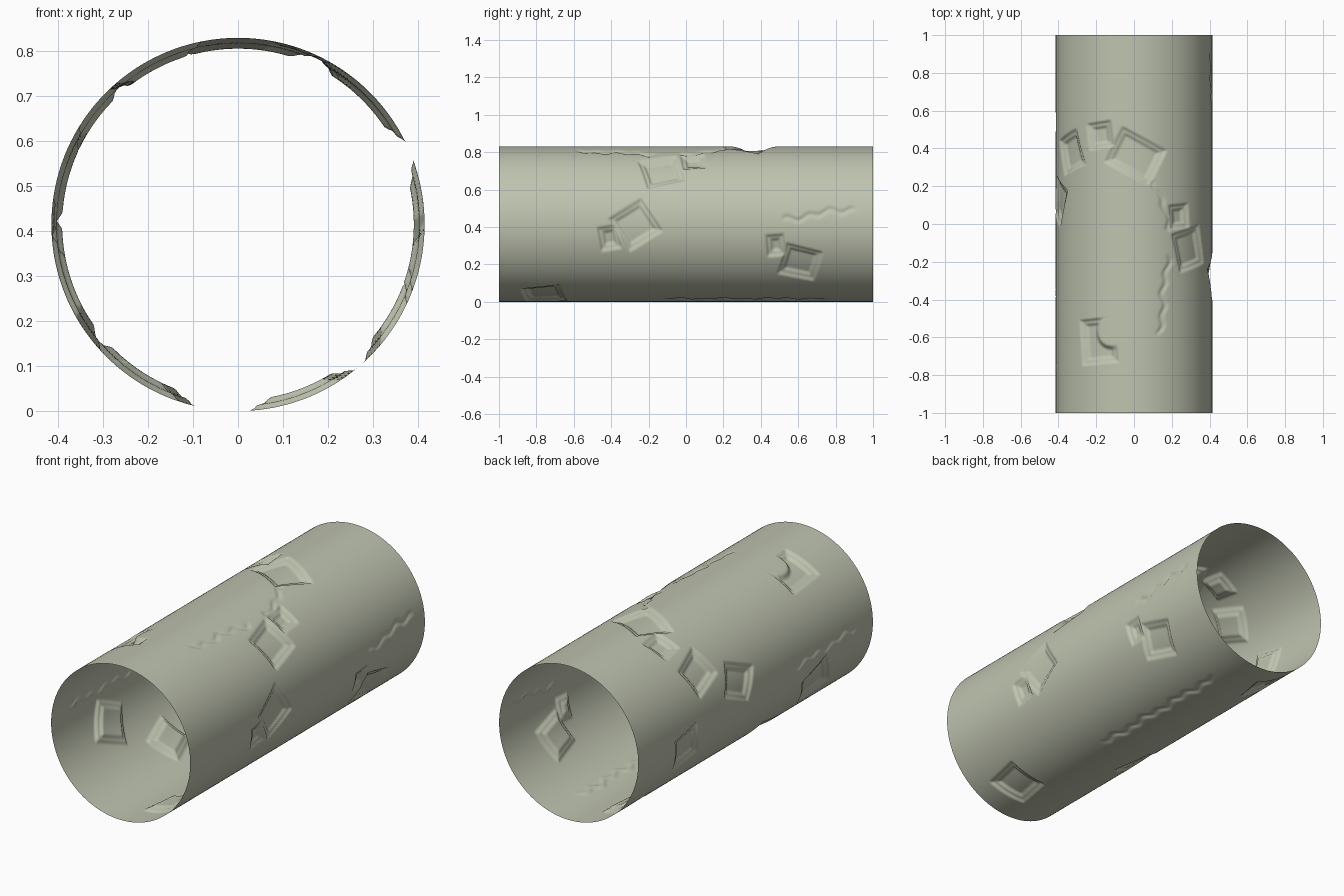
import bpy, bmesh, math

if "Cube" in bpy.data.objects:
    bpy.data.objects.remove(bpy.data.objects["Cube"], do_unlink=True)

R, LENGTH = 0.415, 2.0
AROUND, ALONG = 300, 340
DEPTH = 0.024

# Stepped dents: angle from the top towards +x, y, width, height, tilt in degrees
DENTS = [
    (0.02, 0.36, 0.28, 0.22, -28),
    (-0.45, 0.47, 0.15, 0.15, 8),
    (0.80, -0.13, 0.21, 0.22, 15),
    (0.62, 0.04, 0.13, 0.14, 5),
    (-0.48, -0.62, 0.22, 0.25, 5),
    (-0.96, 0.38, 0.19, 0.21, 20),
    (-1.32, 0.12, 0.19, 0.22, -25),
    (-1.76, 0.57, 0.20, 0.20, 12),
    (-1.97, -0.56, 0.22, 0.22, 25),
    (-2.52, -0.25, 0.19, 0.22, -20),
    (-2.62, 0.79, 0.19, 0.20, 15),
    (1.58, -0.27, 0.22, 0.22, 33),
    (1.75, -0.41, 0.14, 0.12, 10),
    (2.10, 0.61, 0.20, 0.21, -15),
    (1.85, 0.48, 0.13, 0.11, 5),
    (2.77, -0.76, 0.22, 0.22, 10),
]
# Shallow wavy creases: start angle, start y, end angle, end y
CREASES = [
    (0.25, 0.24, 0.50, -0.05),
    (0.45, -0.15, 0.33, -0.60),
    (1.52, 0.50, 1.36, 0.92),
    (2.90, -0.15, 2.90, 0.79),
    (-1.55, -0.28, -1.50, -0.88),
]
# Round raised area left inside one dent
ROUND_ANGLE, ROUND_Y, ROUND_RADIUS = -0.30, -0.57, 0.10


def smooth(a, b, t):
    t = min(1, max(0, (t - a) / (b - a)))
    return t * t * (3 - 2 * t)


def arc(a, b):
    """Signed distance round the tube between two angles."""
    return R * ((a - b + math.pi) % math.tau - math.pi)


def dent_depth(angle, y, dent):
    a0, y0, w, h, tilt = dent
    u, v = arc(angle, a0), y - y0
    if abs(u) + abs(v) > w + h:
        return 0
    c, s = math.cos(math.radians(tilt)), math.sin(math.radians(tilt))
    inside = min(w / 2 - abs(u * c + v * s), h / 2 - abs(v * c - u * s))
    return DEPTH * (smooth(0, 0.018, inside) + smooth(0.024, 0.044, inside)) / 2


def crease_depth(angle, y, crease):
    a0, y0, a1, y1 = crease
    t = (y - y0) / (y1 - y0)
    if not 0 < t < 1:
        return 0
    wave = 0.010 * math.sin(y * 55) + 0.008 * math.sin(y * 23)
    off = abs(arc(angle, a0 + (a1 - a0) * t) - wave)
    return 0.007 * (1 - smooth(0, 0.022, off)) * smooth(0, 0.1, min(t, 1 - t))


def sunk(angle, y):
    depth = max(dent_depth(angle, y, d) for d in DENTS)
    from_round = math.hypot(arc(angle, ROUND_ANGLE), y - ROUND_Y)
    depth *= smooth(ROUND_RADIUS - 0.03, ROUND_RADIUS, from_round)
    return max(depth, max(crease_depth(angle, y, c) for c in CREASES))


# Open tube: a fine sheet rolled round the y axis, with the dents pressed in
bm = bmesh.new()
bmesh.ops.create_grid(bm, x_segments=AROUND, y_segments=ALONG, size=1)
for v in bm.verts:
    angle, y = v.co.x * math.pi, v.co.y * LENGTH / 2
    r = R - sunk(angle, y)
    v.co = (r * math.sin(angle), y, R + r * math.cos(angle))
bmesh.ops.remove_doubles(bm, verts=bm.verts, dist=0.0005)
for f in bm.faces:
    f.smooth = True
mesh = bpy.data.meshes.new("dented_tube")
bm.to_mesh(mesh)
bm.free()
tube = bpy.data.objects.new("dented_tube", mesh)
bpy.context.collection.objects.link(tube)

# Pale grey-green colour
mat = bpy.data.materials.new("pale_sage")
mat.use_nodes = True
color = (0.52, 0.55, 0.43, 1)
mat.diffuse_color = color
mat.node_tree.nodes["Principled BSDF"].inputs["Base Color"].default_value = color
mesh.materials.append(mat)
